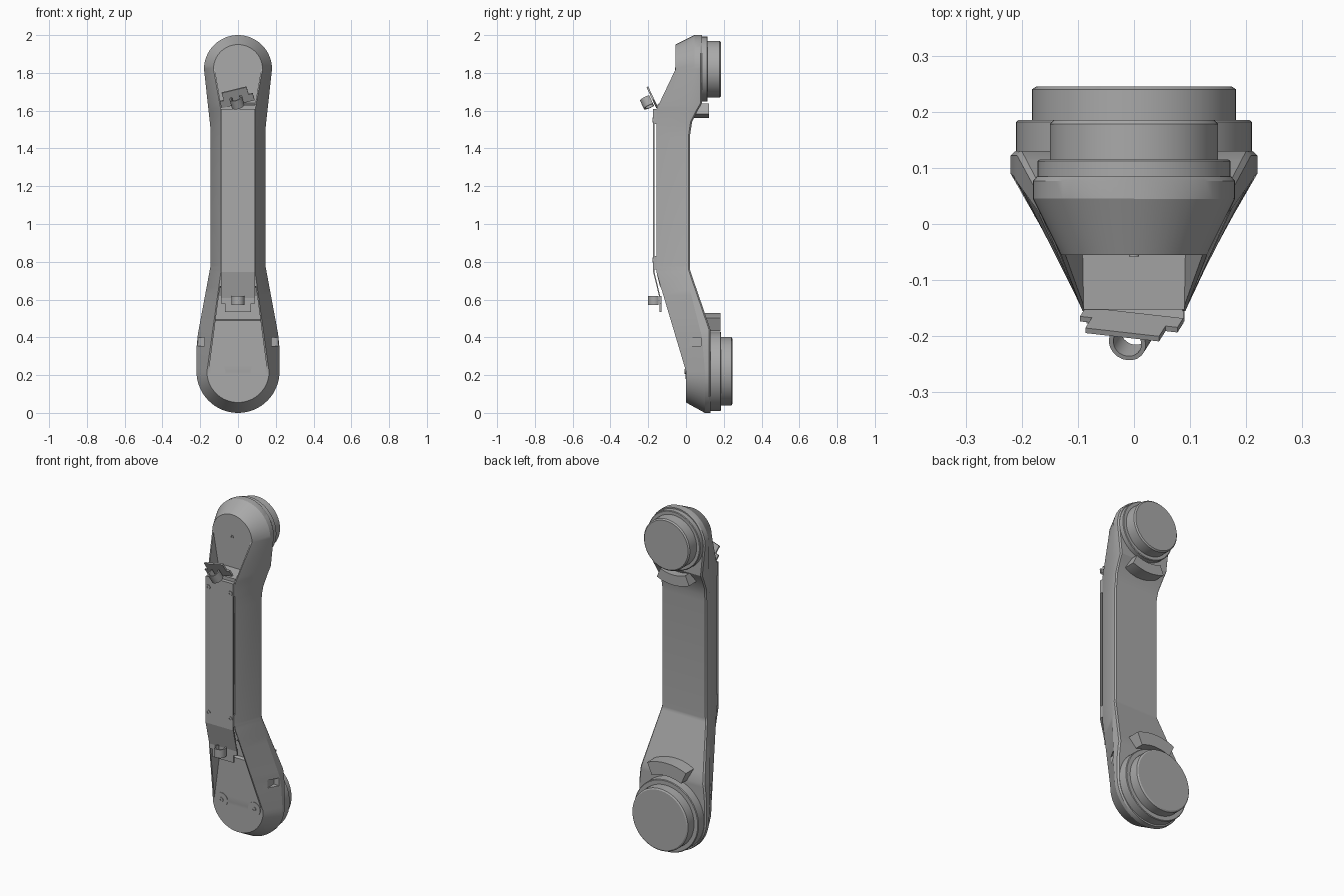
import bpy, bmesh, math
from mathutils import Matrix

if "Cube" in bpy.data.objects:
    bpy.data.objects.remove(bpy.data.objects["Cube"])

grey = bpy.data.materials.new("machined_grey")
grey.use_nodes = True
grey.diffuse_color = (0.4, 0.4, 0.4, 1)
grey.node_tree.nodes["Principled BSDF"].inputs["Base Color"].default_value = (0.4, 0.4, 0.4, 1)

TOP, BOTTOM = 1.82, 0.22      # joint axis heights


def finish(name, bm):
    bmesh.ops.remove_doubles(bm, verts=bm.verts, dist=0.00005)
    bmesh.ops.recalc_face_normals(bm, faces=bm.faces)
    mesh = bpy.data.meshes.new(name)
    bm.to_mesh(mesh)
    bm.free()
    obj = bpy.data.objects.new(name, mesh)
    bpy.context.collection.objects.link(obj)
    mesh.materials.append(grey)
    return obj


def smooth(obj, angle=25):
    bpy.ops.object.select_all(action="DESELECT")
    obj.select_set(True)
    bpy.context.view_layer.objects.active = obj
    bpy.ops.object.shade_smooth_by_angle(angle=math.radians(angle))


def skin(bm, rings):
    """Join closed rings of points with quads."""
    rows = [[bm.verts.new(p) for p in ring] for ring in rings]
    n = len(rows[0])
    for a, b in zip(rows, rows[1:]):
        for i in range(n):
            j = (i + 1) % n
            bm.faces.new((a[i], a[j], b[j], b[i]))
    return rows


def prism(name, pts, axis, lo, hi):
    """Extrude a flat outline along an axis; the outline holds the other two coordinates."""
    def place(p, d):
        q = list(p)
        q.insert("xyz".index(axis), d)
        return q
    bm = bmesh.new()
    rows = skin(bm, [[place(p, d) for p in pts] for d in (lo, hi)])
    for row in rows:
        bm.faces.new(row)
    return finish(name, bm)


def lathe(name, x, z, profile, seg=64):
    """Turn (radius, y) points about a front-to-back axis."""
    bm = bmesh.new()
    turns = [2 * math.pi * i / seg for i in range(seg)]
    rows = skin(bm, [[(x + r * math.cos(t), y, z + r * math.sin(t)) for t in turns] for r, y in profile])
    bm.faces.new(rows[0])
    bm.faces.new(rows[-1])
    obj = finish(name, bm)
    smooth(obj)
    return obj


def arc_band(cu, cv, r0, r1, start, end, n=16):
    angles = [math.radians(start + (end - start) * i / n) for i in range(n + 1)]
    return ([(cu + r1 * math.cos(a), cv + r1 * math.sin(a)) for a in angles] +
            [(cu + r0 * math.cos(a), cv + r0 * math.sin(a)) for a in reversed(angles)])


def along(table, z):
    """Linear interpolation in a table of (z, value) with falling z."""
    if z >= table[0][0]:
        return table[0][1]
    for (z0, a), (z1, b) in zip(table, table[1:]):
        if z >= z1:
            return a + (b - a) * (z0 - z) / (z0 - z1)
    return table[-1][1]


# Housing: half widths and depths by height
outer_x = [(TOP, .18), (1.5, .145), (.78, .145), (.42, .212), (.34, .22), (BOTTOM, .22)]
inner_x = [(TOP, .13), (1.6, .09), (.75, .09), (.25, .16), (BOTTOM, .165)]
back_y = [(1.64, .085), (1.60, .062), (1.54, .032), (1.46, .02), (.76, .02), (.44, .13)]
edge_y = [(TOP, .045), (1.5, -.01), (.77, -.01), (.4, .085), (BOTTOM, .10)]
rail_y = [(TOP, -.055), (1.61, -.155), (.74, -.155), (BOTTOM, 0)]
floor_y = [(TOP, -.055), (1.64, -.055), (1.63, -.152), (.67, -.138), (.66, .0),
           (.62, .02), (.495, .02), (.49, 0), (BOTTOM, 0)]

rows = []                     # (outer x, outer z, inner x, inner z)
for centre, first, ro, ri in ((TOP, 90, .18, .13), (BOTTOM, 0, .22, .165)):
    arc = []
    for i in range(17):
        a = math.radians(first - 90 * i / 16)
        c, s = math.cos(a), math.sin(a)
        arc.append((ro * c, centre + ro * s, ri * c, centre + ri * s))
    rows.append(arc)
levels = sorted({round(z, 3) for t in (outer_x, inner_x, back_y, edge_y, rail_y, floor_y)
                 for z, v in t if BOTTOM < z < TOP}, reverse=True)
middle = [(along(outer_x, z), z, along(inner_x, z), z) for z in levels]

rings = []
for xo, zo, xi, zi in rows[0] + middle + rows[1]:
    pole = TOP if zi > TOP else min(zi, BOTTOM) if zi >= BOTTOM else BOTTOM
    zr = pole + (zi - pole) * .94 if zi > TOP or zi < BOTTOM else zi
    yb, ye, yr, yf = (along(t, zo) for t in (back_y, edge_y, rail_y, floor_y))
    half = [(xo * .96, yb, zo), (xo, yb - .008, zo), (xo, ye, zo),
            (xi, yr, zi), (xi * .94, yr, zr), (xi * .94, yf, zr)]
    rings.append(half + [(-x, y, z) for x, y, z in reversed(half)])
bm = bmesh.new()
skin(bm, rings)
housing = finish("housing", bm)

# Side notches near the lower joint
for side in (-1, 1):
    outline = [(side * .178, .355), (side * .26, .355), (side * .26, .40), (side * .178, .40)]
    cutter = prism("notch_cutter", outline, "y", -.1, .08)
    cutter.hide_render = True
    mod = housing.modifiers.new("notch", "BOOLEAN")
    mod.operation = "DIFFERENCE"
    mod.solver = "EXACT"
    mod.object = cutter
    bpy.context.view_layer.objects.active = housing
    bpy.ops.object.modifier_apply(modifier=mod.name)
    bpy.data.objects.remove(cutter)
smooth(housing)

# Joint collars and output discs on the back
lathe("upper_collar", 0, TOP, [(.172, .07), (.172, .112), (.168, .115)])
lathe("upper_disc", 0, TOP, [(.15, .1), (.15, .178), (.143, .185)])
lathe("lower_collar", 0, BOTTOM, [(.21, .11), (.21, .182), (.206, .185)])
lathe("lower_disc", 0, BOTTOM, [(.182, .17), (.182, .24), (.174, .245)])

# Curved stop tabs beside the joints
smooth(prism("upper_stop", arc_band(0, TOP, .2, .26, 246, 294), "y", .02, .122))
smooth(prism("lower_stop", arc_band(0, BOTTOM, .235, .31, 66, 114), "y", .04, .182))

# Bent sheet cover with spacers
prism("cover", [(-.168, 1.61), (-.174, 1.61), (-.174, .745), (-.138, .60),
                (-.132, .60), (-.168, .75)], "x", -.09, .09)
for name, lo, hi in (("upper_spacer", 1.53, 1.61), ("lower_spacer", .76, .83)):
    prism(name, [(-.17, lo), (-.17, hi), (-.145, hi), (-.145, lo)], "x", -.088, .088)

# Cover screws, lower bosses and upper sensor hole
for side in (-1, 1):
    for z in (.81, 1.55):
        lathe("cover_screw", side * .072, z, [(.013, -.17), (.013, -.177), (.006, -.177), (.006, -.174)], 20)
    lathe("boss_ring", side * .107, BOTTOM, [(.04, .01), (.04, -.003)], 32)
    lathe("boss_screw", side * .107, BOTTOM, [(.013, 0), (.013, -.007), (.006, -.007), (.006, -.004)], 20)
lathe("upper_pin", 0, TOP, [(.009, -.04), (.009, -.058), (.005, -.058), (.005, -.055)], 16)


# Cable clips: stepped plate with a loop
def clip(name, place):
    plate = [(-.09, .05), (-.09, .01), (-.068, .01), (-.068, -.035), (.068, -.035),
             (.068, .01), (.09, .01), (.09, .05)]
    loop = arc_band(0, -.032, .026, .034, 140, 400)
    parts = [prism(name + "_plate", plate, "y", -.005, .005),
             prism(name + "_loop", loop, "z", 0, .05)]
    for part in parts:
        part.data.transform(place)
    smooth(parts[1])


clip("lower_clip", Matrix.Translation((0, -.135, .57)))
clip("upper_clip", Matrix.Translation((-.012, -.183, 1.68)) @ Matrix.Rotation(math.radians(25), 4, "X")
     @ Matrix.Rotation(math.radians(165), 4, "Y"))
